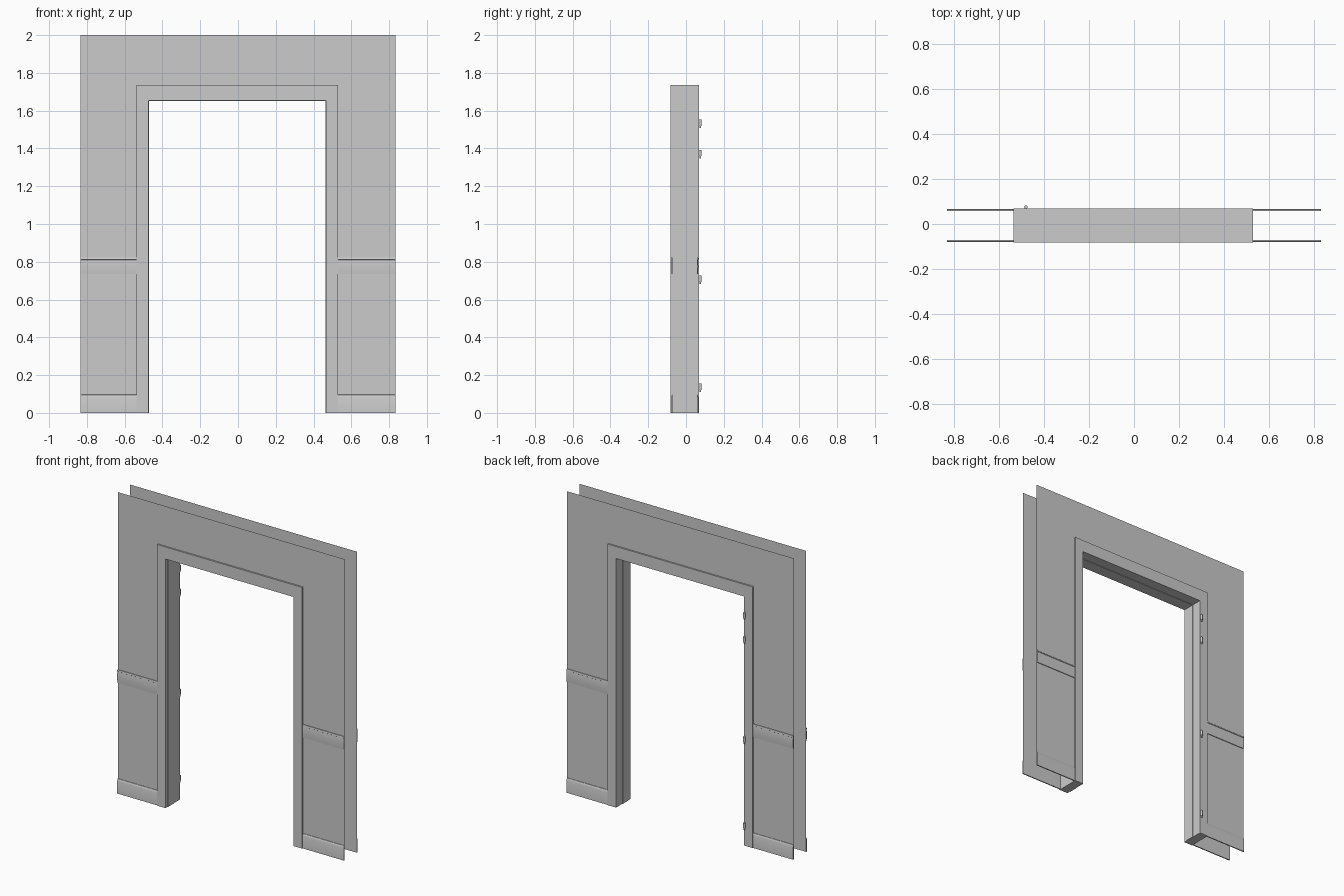
import bpy, bmesh, math
from mathutils import Vector

cube = bpy.data.objects.get("Cube")
if cube:
    bpy.data.objects.remove(cube)

grey = bpy.data.materials.new("plain_grey")
grey.use_nodes = True
COLOUR = (0.6, 0.6, 0.6, 1)
grey.diffuse_color = COLOUR
grey.node_tree.nodes["Principled BSDF"].inputs["Base Color"].default_value = COLOUR

# Shared dimensions
HALF, TOP = 0.833, 2.0
OUT_L, OUT_R, OUT_TOP = -0.537, 0.530, 1.735
IN_L, IN_R, IN_TOP = -0.475, 0.467, 1.655
FRONT, BACK = -0.083, 0.068
WALL_FRONT, WALL_BACK = -0.072, 0.058


def extrude(name, points, direction, smooth=False):
    """Make a flat outline and, if a direction is given, sweep it into a solid."""
    bm = bmesh.new()
    face = bm.faces.new([bm.verts.new(p) for p in points])
    if direction:
        result = bmesh.ops.extrude_face_region(bm, geom=[face], use_keep_orig=True)
        moved = [g for g in result["geom"] if isinstance(g, bmesh.types.BMVert)]
        bmesh.ops.translate(bm, verts=moved, vec=Vector(direction))
        bmesh.ops.recalc_face_normals(bm, faces=bm.faces)
    mesh = bpy.data.meshes.new(name)
    bm.to_mesh(mesh)
    bm.free()
    return place(name, mesh, smooth)


def place(name, mesh, smooth=False):
    obj = bpy.data.objects.new(name, mesh)
    bpy.context.collection.objects.link(obj)
    mesh.materials.append(grey)
    if smooth:
        bpy.ops.object.select_all(action="DESELECT")
        obj.select_set(True)
        bpy.context.view_layer.objects.active = obj
        bpy.ops.object.shade_smooth_by_angle(angle=math.radians(35))
    return obj


def arch(y, left, right, top, in_left, in_right, in_top):
    """Outline of an upside-down U standing on the floor."""
    outline = [(left, 0), (left, top), (right, top), (right, 0),
               (in_right, 0), (in_right, in_top), (in_left, in_top), (in_left, 0)]
    return [(x, y, z) for x, z in outline]


# Door frame and the slim stop inside it
extrude("door_frame", arch(FRONT, OUT_L, OUT_R, OUT_TOP, IN_L, IN_R, IN_TOP),
        (0, BACK - FRONT, 0))
STOP = 0.003
extrude("door_stop", arch(-0.06, IN_L - STOP, IN_R + STOP, IN_TOP + STOP,
                          IN_L + STOP, IN_R - STOP, IN_TOP - STOP), (0, 0.06, 0))

# Thin wall sheets, with a rail and a skirting board on each side of the door
RAIL = [(0, 0.735), (0.005, 0.735), (0.0065, 0.755), (0.007, 0.775), (0.0065, 0.795),
        (0.005, 0.81), (0.008, 0.812), (0.008, 0.818), (0.006, 0.822), (0, 0.822)]
SKIRTING = [(0, 0), (0.007, 0), (0.007, 0.083), (0.005, 0.09), (0.002, 0.096), (0, 0.097)]

for side, y, out in (("front", WALL_FRONT, -1), ("back", WALL_BACK, 1)):
    sheet = arch(y, -HALF, HALF, TOP, OUT_L, OUT_R, OUT_TOP)
    extrude(side + "_wall", sheet if out < 0 else sheet[::-1], None)
    for hand, x0, x1 in (("right", -HALF, OUT_L), ("left", OUT_R, HALF)):
        for part, profile in (("rail", RAIL), ("skirting", SKIRTING)):
            extrude(f"{side}_{hand}_{part}", [(x0, y + out * d, z) for d, z in profile],
                    (x1 - x0, 0, 0), smooth=True)

# Hinge knuckles with a narrow tip, on the back of the right jamb
for i, z in enumerate((0.133, 0.705, 1.37, 1.53)):
    bm = bmesh.new()
    for radius, height, centre in ((0.0075, 0.034, 0.006), (0.005, 0.012, -0.017)):
        made = bmesh.ops.create_cone(bm, cap_ends=True, segments=12, radius1=radius,
                                     radius2=radius, depth=height)
        bmesh.ops.translate(bm, verts=made["verts"], vec=(-0.482, 0.0755, z + centre))
    mesh = bpy.data.meshes.new("hinge")
    bm.to_mesh(mesh)
    bm.free()
    place(f"hinge_{i + 1}", mesh, smooth=True)
